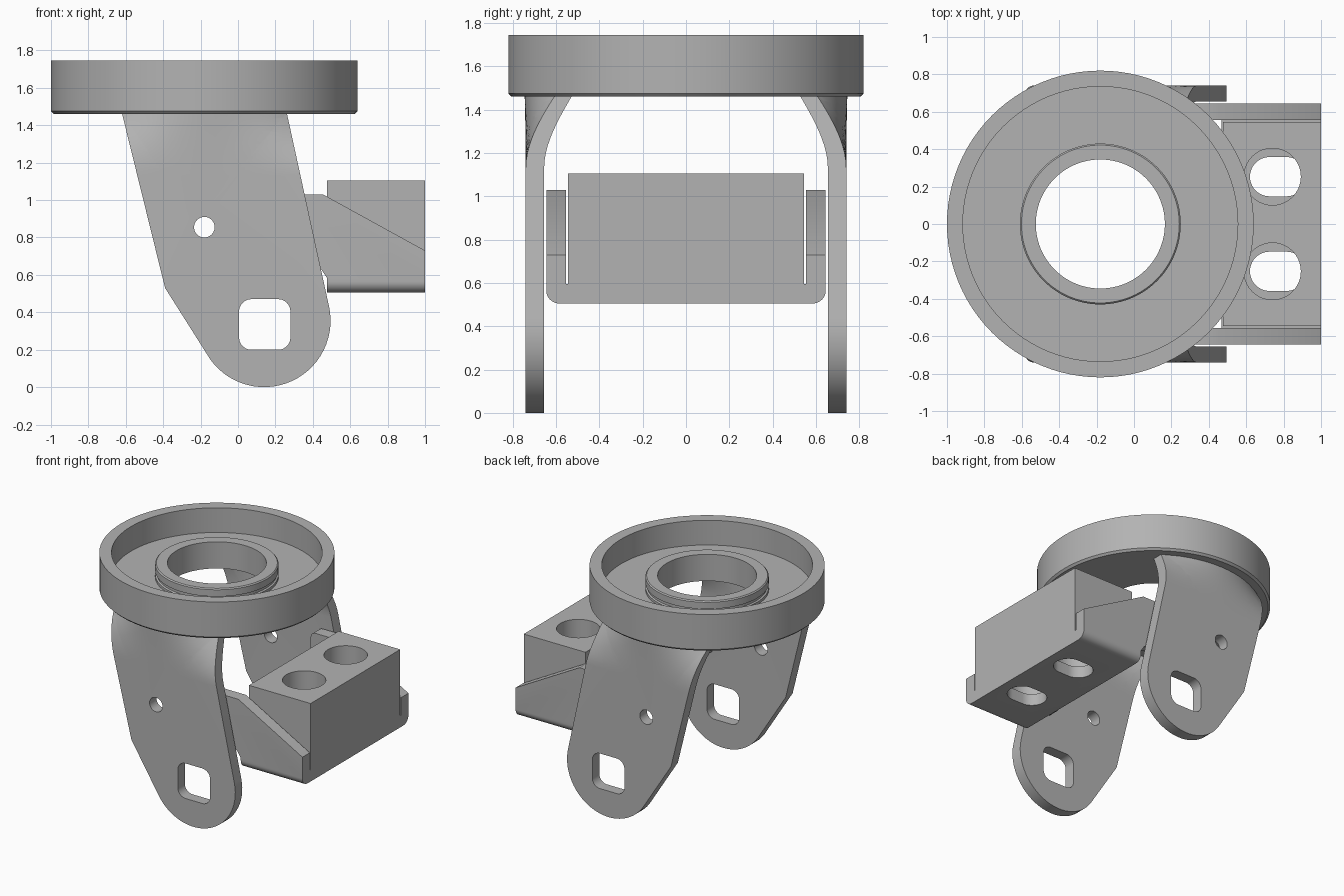
import bpy, bmesh
from math import sin, cos, pi, sqrt, radians

cube = bpy.data.objects.get("Cube")
if cube:
    bpy.data.objects.remove(cube)

grey = bpy.data.materials.new("plain_grey")
grey.use_nodes = True
colour = (0.45, 0.45, 0.45, 1)
grey.diffuse_color = colour
grey.node_tree.nodes["Principled BSDF"].inputs["Base Color"].default_value = colour

CX = -0.18  # axis of the swivel plate


def arc(cx, cy, r, a0, a1, n):
    return [(cx + r * cos(radians(a0 + (a1 - a0) * i / n)),
             cy + r * sin(radians(a0 + (a1 - a0) * i / n))) for i in range(n + 1)]


def rounded(cx, cy, hw, hh, r):
    """Rounded rectangle; becomes a slot or a circle when r fills it."""
    pts = []
    for k, (sx, sy) in enumerate([(1, 1), (-1, 1), (-1, -1), (1, -1)]):
        pts += arc(cx + sx * (hw - r), cy + sy * (hh - r), r, 90 * k, 90 * k + 90, 10)
    return list(dict.fromkeys((round(x, 5), round(y, 5)) for x, y in pts))


def add_object(name, bm):
    bmesh.ops.recalc_face_normals(bm, faces=bm.faces)
    mesh = bpy.data.meshes.new(name)
    bm.to_mesh(mesh)
    bm.free()
    mesh.materials.append(grey)
    ob = bpy.data.objects.new(name, mesh)
    bpy.context.collection.objects.link(ob)
    return ob


def smooth(ob, angle=30):
    bpy.ops.object.select_all(action='DESELECT')
    ob.select_set(True)
    bpy.context.view_layer.objects.active = ob
    bpy.ops.object.shade_smooth_by_angle(angle=radians(angle))


def extrude(loops, axis, lo, hi):
    """Solid from an outline and its holes, pushed along an axis from lo to hi."""
    curve = bpy.data.curves.new("outline", 'CURVE')
    curve.dimensions = '2D'
    curve.fill_mode = 'BOTH'
    curve.extrude = (hi - lo) / 2
    for loop in loops:
        sp = curve.splines.new('POLY')
        sp.points.add(len(loop) - 1)
        for p, (a, b) in zip(sp.points, loop):
            p.co = (a, b, 0, 1)
        sp.use_cyclic_u = True
    tmp = bpy.data.objects.new("outline", curve)
    bpy.context.collection.objects.link(tmp)
    mesh = bpy.data.meshes.new_from_object(
        tmp.evaluated_get(bpy.context.evaluated_depsgraph_get()))
    bm = bmesh.new()
    bm.from_mesh(mesh)
    bpy.data.objects.remove(tmp)
    bpy.data.curves.remove(curve)
    bpy.data.meshes.remove(mesh)
    for v in bm.verts:
        a, b, c = v.co
        c += (lo + hi) / 2
        v.co = {'x': (c, a, b), 'y': (a, c, b), 'z': (a, b, c)}[axis]
    bmesh.ops.remove_doubles(bm, verts=bm.verts, dist=1e-5)
    return bm


def boolean(ob, cutter, operation):
    cutter.hide_render = True
    mod = ob.modifiers.new("cut", 'BOOLEAN')
    mod.operation = operation
    mod.solver = 'EXACT'
    mod.object = cutter
    bpy.context.view_layer.objects.active = ob
    bpy.ops.object.modifier_apply(modifier=mod.name)
    bpy.data.objects.remove(cutter)


# Swivel plate: a lathed dish with a raised, grooved hub around the bore
profile = [(0.345, 1.46), (0.805, 1.46), (0.82, 1.475), (0.82, 1.745), (0.735, 1.745),
           (0.735, 1.555), (0.43, 1.555), (0.43, 1.575), (0.418, 1.58), (0.418, 1.6),
           (0.43, 1.605), (0.43, 1.657), (0.422, 1.665), (0.345, 1.665)]
bm = bmesh.new()
verts = [bm.verts.new((CX + r, 0, z)) for r, z in profile]
edges = [bm.edges.new((verts[i - 1], verts[i])) for i in range(len(verts))]
bmesh.ops.spin(bm, geom=verts + edges, cent=(CX, 0, 0), axis=(0, 0, 1),
               angle=2 * pi, steps=96)
bmesh.ops.remove_doubles(bm, verts=bm.verts, dist=1e-4)
smooth(add_object("swivel_plate", bm))

# Fork legs: flat plates whose tops bend to follow the round plate
BEND, TOP = 1.13, 1.47
outline = [(0.26, TOP), (-0.622, TOP), (-0.39, 0.53)] + arc(0.14, 0.355, 0.355, 216, 372.5, 28)
axle_hole = rounded(0.143, 0.335, 0.137, 0.135, 0.065)
pin_hole = rounded(CX, 0.855, 0.055, 0.055, 0.055)
for side, name in [(-1, "right_leg"), (1, "left_leg")]:
    bm = extrude([outline, axle_hole, pin_hole], 'y', 0.655, 0.74)
    cuts = [((0, 0, BEND + (TOP - BEND) * i / 10), (0, 0, 1)) for i in range(10)]
    cuts += [((-0.6 + 0.06 * i, 0, 0), (1, 0, 0)) for i in range(16)]
    for co, normal in cuts:
        faces = [f for f in bm.faces if f.calc_center_median().z > BEND or normal[2]]
        geom = set(faces)
        for f in faces:
            geom.update(f.edges, f.verts)
        bmesh.ops.bisect_plane(bm, geom=list(geom), plane_co=co, plane_no=normal, dist=1e-5)
    for v in bm.verts:
        if v.co.z > BEND:
            t = ((v.co.z - BEND) / (TOP - BEND)) ** 2
            radius = 0.745 if v.co.y > 0.7 else 0.683
            v.co.y += t * (sqrt(radius ** 2 - (v.co.x - CX) ** 2) - v.co.y)
        v.co.y *= side
    smooth(add_object(name, bm), 35)

# Channel bracket: a U section trimmed to its side shape, with two slots in the floor
W, T, BASE = 0.645, 0.09, 0.505
section = ([(W, 1.03), (W - T, 1.03), (W - T, BASE + T), (T - W, BASE + T), (T - W, 1.03), (-W, 1.03)]
           + arc(0.06 - W, BASE + 0.06, 0.06, 180, 270, 8)
           + arc(W - 0.06, BASE + 0.06, 0.06, 270, 360, 8))
channel = add_object("channel_bracket", extrude([section], 'x', 0.2, 1.0))
side_shape = ([(0.475, 0.4), (1.1, 0.4), (1.1, 0.676), (1.0, 0.73), (0.455, 1.03), (0.455, 1.1)]
              + [(0.27, 1.1)] + arc(0.27, 0.99, 0.04, 90, 180, 6)
              + [(0.23, 0.72), (0.445, 0.63), (0.475, 0.585)])
boolean(channel, add_object("side_cutter", extrude([side_shape], 'y', -1, 1)), 'INTERSECT')
for s in (-1, 1):
    slot = rounded(0.77, s * 0.253, 0.15, 0.105, 0.105)
    boolean(channel, add_object("slot_cutter", extrude([slot], 'z', 0.4, 0.7)), 'DIFFERENCE')
smooth(channel)

# Block resting in the channel, with two round wells down to the slots
footprint = [(0.475, -0.545), (1.0, -0.545), (1.0, 0.545), (0.475, 0.545)]
wells = [rounded(0.74, s * 0.253, 0.152, 0.152, 0.152) for s in (-1, 1)]
smooth(add_object("mounting_block", extrude([footprint] + wells, 'z', BASE + T, 1.105)))
